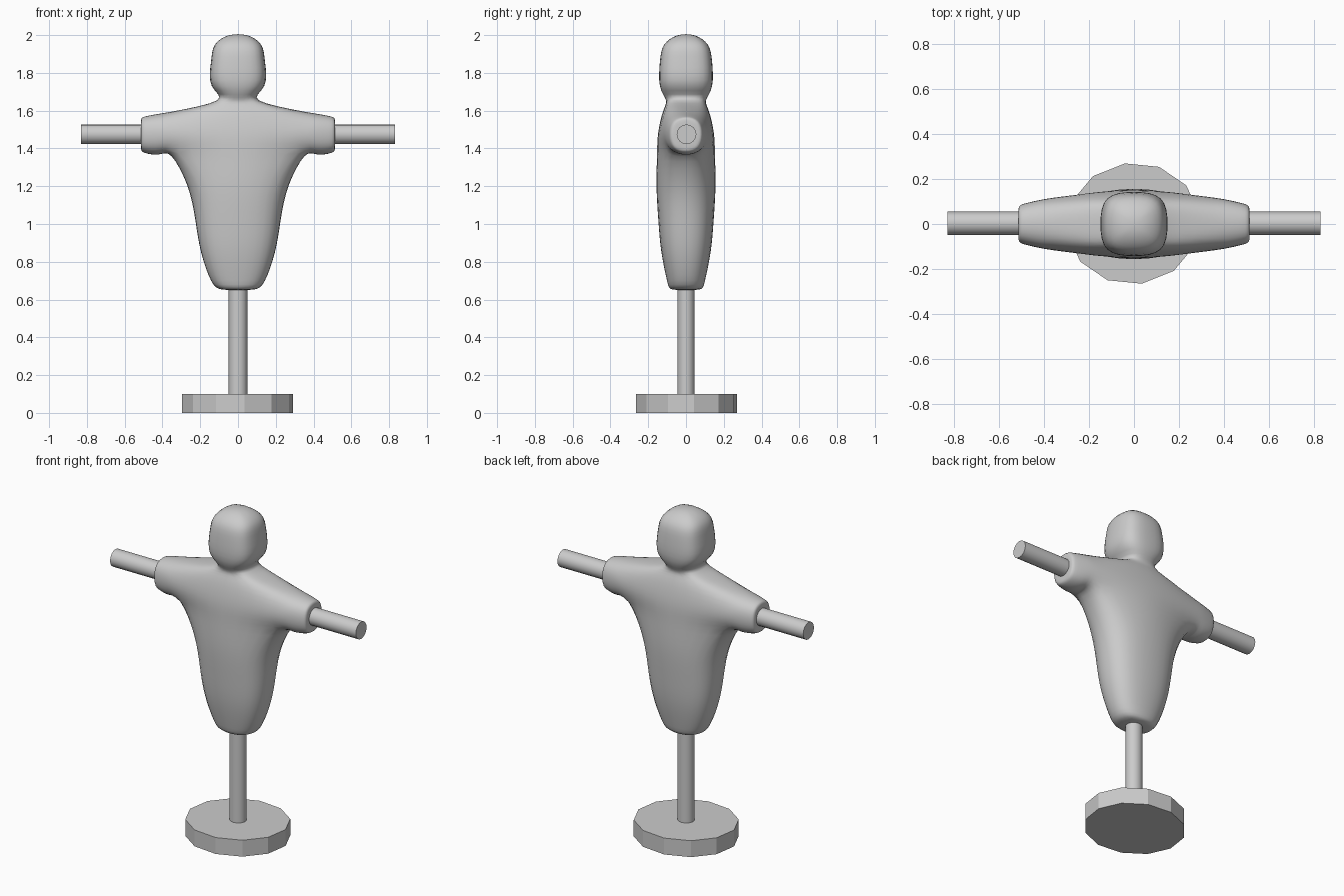
import bpy, bmesh, math
from mathutils import Vector

if "Cube" in bpy.data.objects:
    bpy.data.objects.remove(bpy.data.objects["Cube"])


def cylinder(name, sides, radius, depth, loc, rot=(0, 0, 0), scale=(1, 1, 1), smooth=True):
    bpy.ops.mesh.primitive_cylinder_add(vertices=sides, radius=radius, depth=depth,
                                        location=loc, rotation=rot)
    ob = bpy.context.object
    ob.name = name
    ob.scale = scale
    if smooth:
        bpy.ops.object.shade_smooth_by_angle(angle=math.radians(40))
    return ob


# Twelve-sided base disc, upright post and crossbar
cylinder("base", 12, 1, 0.1, (-0.003, 0.002, 0.05), (0, 0, math.radians(8)),
         (0.297, 0.27, 1), smooth=False)
cylinder("post", 16, 0.049, 1.35, (0, 0, 0.775), scale=(1, 0.93, 1))
cylinder("crossbar", 16, 0.052, 1.66, (0, 0.003, 1.475), (0, math.pi / 2, 0))

# Stuffed body: rings of eight surface points (z, half width, half depth, corner factor)
rings = [
    (0.655, 0.09, 0.075, 0.75), (0.70, 0.142, 0.10, 0.75), (0.85, 0.195, 0.13, 0.76),
    (1.02, 0.225, 0.146, 0.76), (1.20, 0.268, 0.155, 0.75),
    (1.36, 0.35, 0.155, 0.75), (1.48, 0.30, 0.147, 0.75), (1.60, 0.32, 0.122, 0.75),
    (1.655, 0.11, 0.105, 0.76), (1.73, 0.14, 0.138, 0.80), (1.86, 0.141, 0.137, 0.80),
    (1.95, 0.122, 0.115, 0.79), (1.995, 0.06, 0.055, 0.75),
]
LOW, MID, TOP = 5, 6, 7
# Front/back corner points where the sleeves join the torso
corners = {LOW: (0.315, 0.095, 1.375), MID: (0.305, 0.124, 1.475), TOP: (0.315, 0.085, 1.58)}
unit = [(round(math.cos(j * math.pi / 4)), round(math.sin(j * math.pi / 4))) for j in range(8)]

bm = bmesh.new()
grid = []
for i, (z, w, d, k) in enumerate(rings):
    row = []
    for j, (ux, uy) in enumerate(unit):
        if i == MID and j in (0, 4):
            row.append(None)
            continue
        if j % 2 and i in corners:
            cx, cy, cz = corners[i]
            p = (ux * cx, uy * cy, cz)
        else:
            f = k if j % 2 else 1
            p = (ux * w * f, uy * d * f, z)
        row.append(bm.verts.new(p))
    grid.append(row)


def bridge(a, b, skip=()):
    for j in range(8):
        if j not in skip:
            n = (j + 1) % 8
            bm.faces.new((a[j], a[n], b[n], b[j]))


for i in range(len(grid) - 1):
    bridge(grid[i], grid[i + 1], (7, 0, 3, 4) if i in (LOW, MID) else ())
bm.faces.new(grid[0])
bm.faces.new(grid[-1])

# Sleeves grown from the openings on both sides (x, low z, high z, half depth)
sleeve = [(0.42, 1.367, 1.583, 0.106), (0.495, 1.378, 1.568, 0.088), (0.513, 1.405, 1.545, 0.065)]
for side, cols in ((1, (0, 1, 7)), (-1, (4, 3, 5))):
    c, b, f = cols
    loop = [grid[LOW][c], grid[LOW][b], grid[MID][b], grid[TOP][b],
            grid[TOP][c], grid[TOP][f], grid[MID][f], grid[LOW][f]]
    for x, lo, hi, d in sleeve:
        nxt = []
        for j, (ux, uy) in enumerate(unit):
            k = 0.75 if j % 2 else 1
            nxt.append(bm.verts.new((side * x, uy * d * k,
                                     (lo + hi) / 2 - ux * k * (hi - lo) / 2)))
        bridge(loop, nxt)
        loop = nxt
    bm.faces.new(loop)
bmesh.ops.recalc_face_normals(bm, faces=bm.faces)

mesh = bpy.data.meshes.new("stuffed_body")
bm.to_mesh(mesh)
bm.free()
body = bpy.data.objects.new("stuffed_body", mesh)
bpy.context.collection.objects.link(body)
sub = body.modifiers.new("smooth", "SUBSURF")
sub.levels = sub.render_levels = 2
for p in mesh.polygons:
    p.use_smooth = True

# Push the cage outward until the smoothed surface passes through the ring points
target = [v.co.copy() for v in mesh.vertices]
for _ in range(6):
    bpy.context.view_layer.update()
    ev = body.evaluated_get(bpy.context.evaluated_depsgraph_get())
    now = [ev.data.vertices[i].co.copy() for i in range(len(target))]
    for v, t, n in zip(mesh.vertices, target, now):
        v.co += (t - n) * 0.8
    mesh.update()
    body.update_tag()
